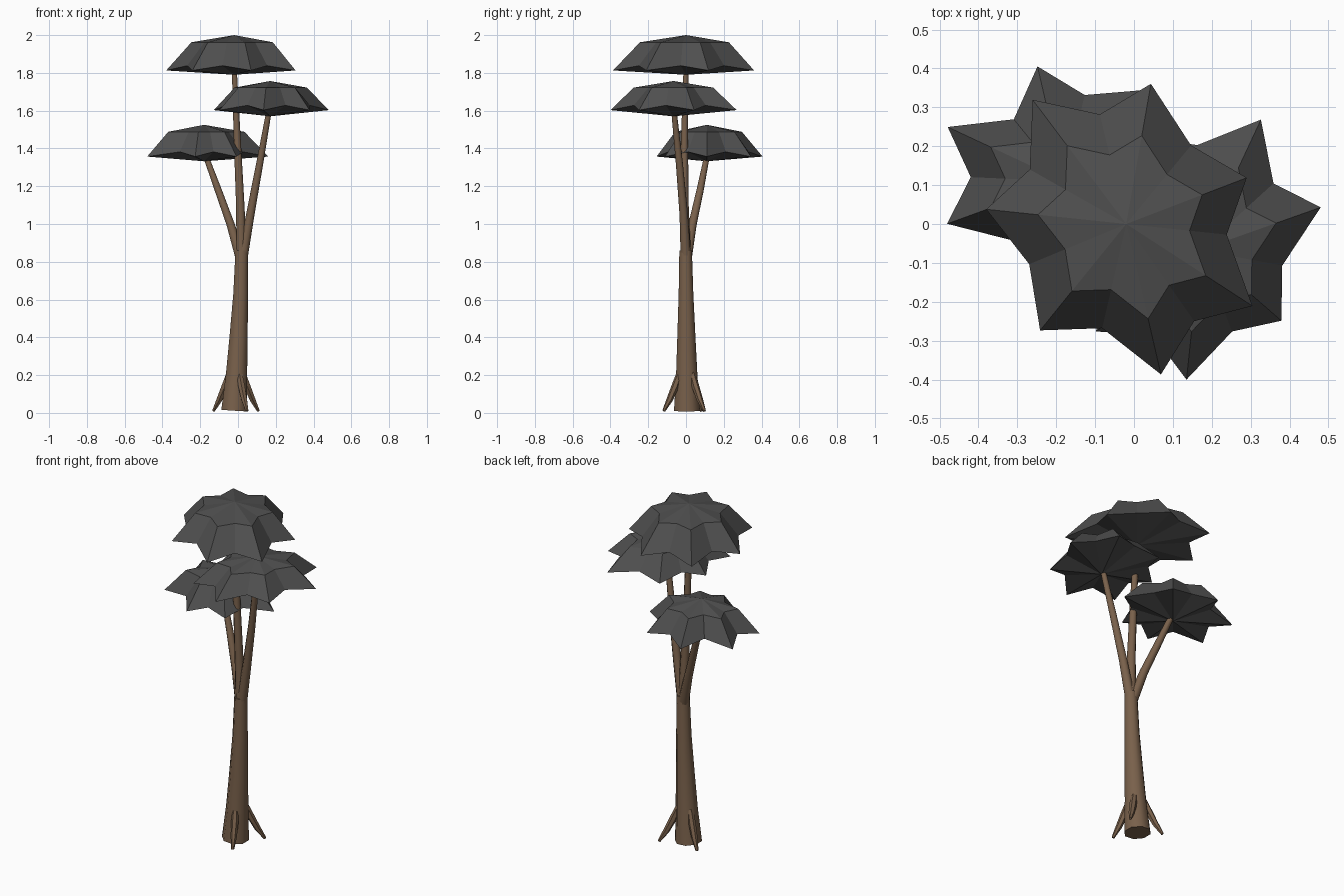
import bpy, bmesh, math
from mathutils import Vector

if "Cube" in bpy.data.objects:
    bpy.data.objects.remove(bpy.data.objects["Cube"])


def material(name, col):
    m = bpy.data.materials.new(name)
    m.diffuse_color = (*col, 1)
    m.use_nodes = True
    m.node_tree.nodes["Principled BSDF"].inputs["Base Color"].default_value = m.diffuse_color
    return m


BARK = material("brown bark", (0.19, 0.118, 0.07))
LEAF = material("charcoal foliage", (0.078, 0.078, 0.078))


def finish(bm, name, mat, smooth=False):
    bmesh.ops.recalc_face_normals(bm, faces=bm.faces)
    me = bpy.data.meshes.new(name)
    bm.to_mesh(me)
    bm.free()
    ob = bpy.data.objects.new(name, me)
    bpy.context.collection.objects.link(ob)
    me.materials.append(mat)
    if smooth:
        bpy.ops.object.select_all(action='DESELECT')
        bpy.context.view_layer.objects.active = ob
        ob.select_set(True)
        bpy.ops.object.shade_smooth_by_angle(angle=math.radians(50))
    return ob


def tube(name, path, radii, sides=8):
    """Tapered tube whose rings stand square to the path."""
    pts = [Vector(p) for p in path]
    bm = bmesh.new()
    rings = []
    for i, (p, r) in enumerate(zip(pts, radii)):
        t = (pts[min(i + 1, len(pts) - 1)] - pts[max(i - 1, 0)]).normalized()
        u = Vector((0, 1, 0)).cross(t).normalized()
        v = t.cross(u)
        ring = []
        for k in range(sides):
            a = math.tau * (k + 0.5) / sides
            ring.append(bm.verts.new(p + r * (math.cos(a) * u + math.sin(a) * v)))
        rings.append(ring)
    for a, b in zip(rings, rings[1:]):
        for k in range(sides):
            n = (k + 1) % sides
            bm.faces.new((a[k], a[n], b[n], b[k]))
    bm.faces.new(rings[0])
    bm.faces.new(rings[-1])
    return finish(bm, name, BARK, True)


def canopy(name, centre, rim_z, ring_z, base_z, tips, valleys):
    """Faceted star-shaped cap: apex, shoulder ring, jagged rim, shallow cone below."""
    cx, cy, top = centre
    bm = bmesh.new()
    apex = bm.verts.new((cx, cy, top))
    under = bm.verts.new((cx, cy, base_z))
    shoulder, rim = [], []
    n = len(tips)
    for i, (ang, r) in enumerate(tips):
        nxt = tips[(i + 1) % n][0] + (360 if i == n - 1 else 0)
        for a, rad, lift in ((ang, r, 0), ((ang + nxt) / 2, valleys[i], 0.025)):
            c, s = math.cos(math.radians(a)), math.sin(math.radians(a))
            shoulder.append(bm.verts.new((cx + 0.63 * rad * c, cy + 0.63 * rad * s, ring_z)))
            rim.append(bm.verts.new((cx + rad * c, cy + rad * s, rim_z + lift)))
    for k in range(2 * n):
        j = (k + 1) % (2 * n)
        bm.faces.new((apex, shoulder[k], shoulder[j]))
        bm.faces.new((shoulder[k], rim[k], rim[j], shoulder[j]))
        bm.faces.new((under, rim[j], rim[k]))
    return finish(bm, name, LEAF)


# Trunk
tube("trunk",
     [(-0.02, 0.005, 0.012), (-0.008, 0.004, 0.2), (0.003, 0.002, 0.4),
      (0.014, 0, 0.63), (0.02, -0.002, 0.86)],
     [0.074, 0.061, 0.052, 0.042, 0.036])

# Branches
tube("upper_branch", [(0.02, 0, 0.8), (0.012, -0.008, 1.1), (-0.004, -0.008, 1.45), (-0.02, 0, 1.83)],
     [0.03, 0.024, 0.02, 0.014])
tube("right_branch", [(0.02, 0, 0.8), (0.065, -0.012, 1.05), (0.115, -0.035, 1.32), (0.168, -0.066, 1.62)],
     [0.03, 0.024, 0.02, 0.015])
tube("left_branch", [(0.02, 0, 0.8), (-0.04, 0.035, 1.0), (-0.105, 0.075, 1.18), (-0.178, 0.115, 1.38)],
     [0.03, 0.023, 0.02, 0.015])

# Buttress roots
for i, (x, y) in enumerate([(-0.13, 0.082), (0.108, 0.098), (0.048, -0.118)]):
    ox, oy = -0.01, 0.003
    tube(f"root_{i + 1}",
         [(ox + (x - ox) * f, oy + (y - oy) * f, z)
          for f, z in ((0.3, 0.21), (0.5, 0.14), (0.74, 0.07), (1, 0.01))],
         [0.017, 0.02, 0.017, 0.008], 6)

# Foliage caps: (angle, radius) of each point, then valley radii
canopy("upper_foliage", (-0.02, 0, 2.0), 1.813, 1.962, 1.79,
       [(21, .332), (80, .366), (127, .4), (174, .362), (231, .352), (283, .397), (327, .387)],
       [.262, .29, .285, .27, .275, .305, .26])
canopy("right_foliage", (0.17, -0.067, 1.757), 1.603, 1.722, 1.57,
       [(19.5, .329), (65, .37), (118, .33), (168, .305), (218, .34), (264, .335), (319, .277)],
       [.255, .27, .25, .24, .25, .225, .215])
canopy("left_foliage", (-0.18, 0.11, 1.525), 1.357, 1.488, 1.332,
       [(0, .34), (50, .305), (103, .303), (155, .33), (200, .32), (260, .27), (308, .28)],
       [.24, .228, .205, .24, .2, .21, .23])
